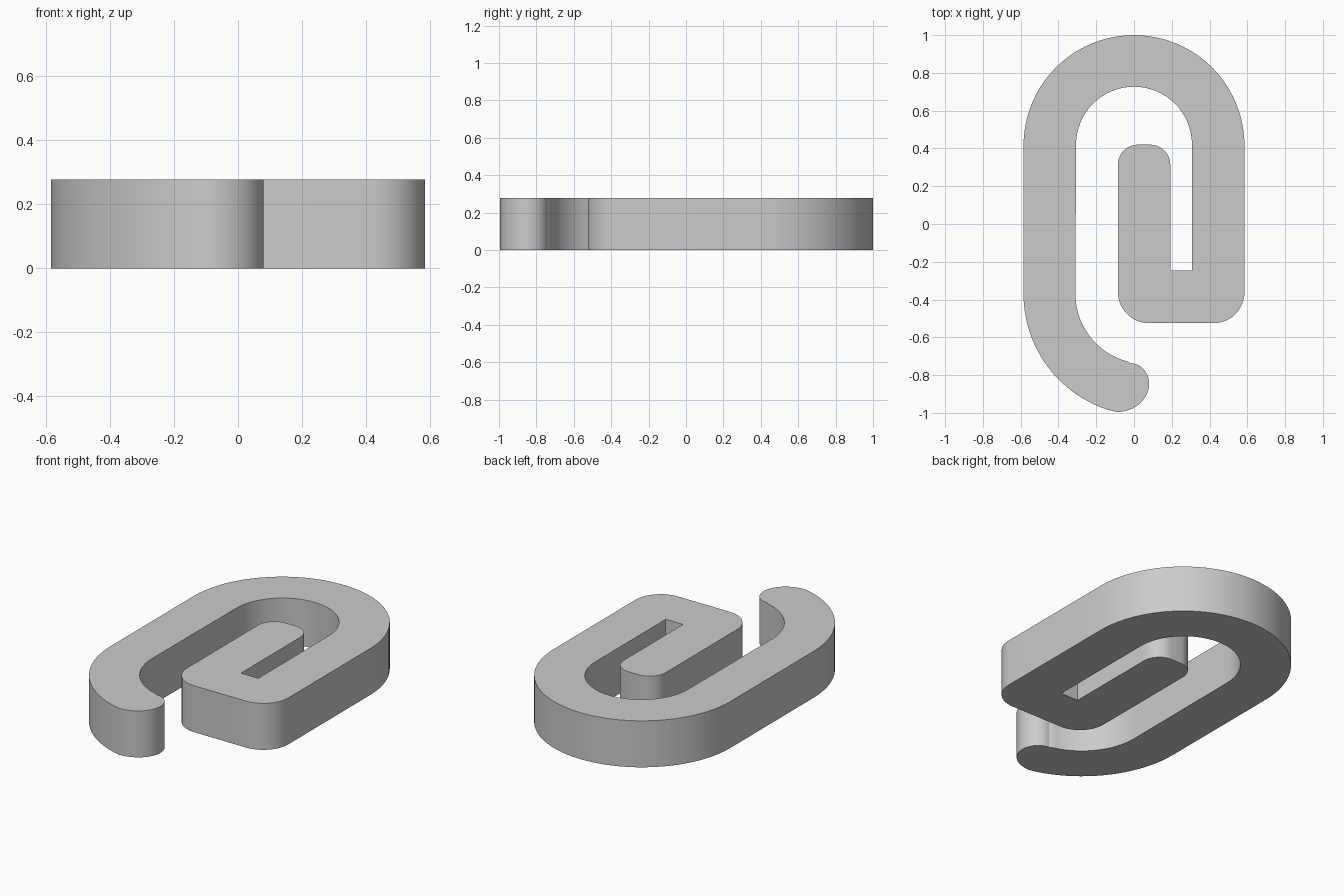
import bpy, bmesh
from math import sin, cos, radians

cube = bpy.data.objects.get("Cube")
if cube:
    bpy.data.objects.remove(cube, do_unlink=True)

HEIGHT = 0.278


def arc(cx, cy, rx, ry, start, end, steps=12):
    """Points along an elliptical arc, angles in degrees."""
    angles = [radians(start + (end - start) * i / steps) for i in range(steps + 1)]
    return [(cx + rx * cos(a), cy + ry * sin(a)) for a in angles]


# Outer edge: right corner, over the top, down the left and round the hook
outline = arc(0.42, -0.36, 0.165, 0.165, -90, 0)
outline += arc(0, 0.415, 0.585, 0.585, 0, 180, 40)
outline += arc(0.06, -0.37, 0.645, 0.645, 180, 252, 20)
# Rounded hook tip
outline += arc(-0.09, -0.845, 0.17, 0.15, -90, 0)
outline += arc(-0.02, -0.845, 0.10, 0.108, 0, 90)[1:]
# Inner edge: back up the hook and round the inside of the top
outline += arc(0.06, -0.37, 0.37, 0.37, 256, 180, 20)
outline += arc(0, 0.42, 0.307, 0.307, 180, 0, 32)
# Square slot, then the rounded inner tongue
outline += [(0.307, -0.247), (0.192, -0.247)]
outline += arc(0.087, 0.315, 0.105, 0.105, 0, 90)
outline += arc(0.02, 0.315, 0.105, 0.105, 90, 180)
outline += arc(0.08, -0.36, 0.165, 0.165, 180, 270)

# Extrude the profile into a solid
bm = bmesh.new()
base = bm.faces.new([bm.verts.new((x, y, 0)) for x, y in outline])
top = bmesh.ops.extrude_face_region(bm, geom=[base], use_keep_orig=True)
for v in (g for g in top["geom"] if isinstance(g, bmesh.types.BMVert)):
    v.co.z = HEIGHT
bmesh.ops.recalc_face_normals(bm, faces=bm.faces)
mesh = bpy.data.meshes.new("paper_clip")
bm.to_mesh(mesh)
bm.free()

clip = bpy.data.objects.new("paper_clip", mesh)
bpy.context.collection.objects.link(clip)

# Plain grey material
grey = bpy.data.materials.new("grey")
grey.use_nodes = True
colour = (0.6, 0.6, 0.6, 1)
grey.diffuse_color = colour
grey.node_tree.nodes["Principled BSDF"].inputs["Base Color"].default_value = colour
mesh.materials.append(grey)

# Smooth curved walls, crisp rims
bpy.context.view_layer.objects.active = clip
clip.select_set(True)
bpy.ops.object.shade_smooth_by_angle(angle=radians(30))
